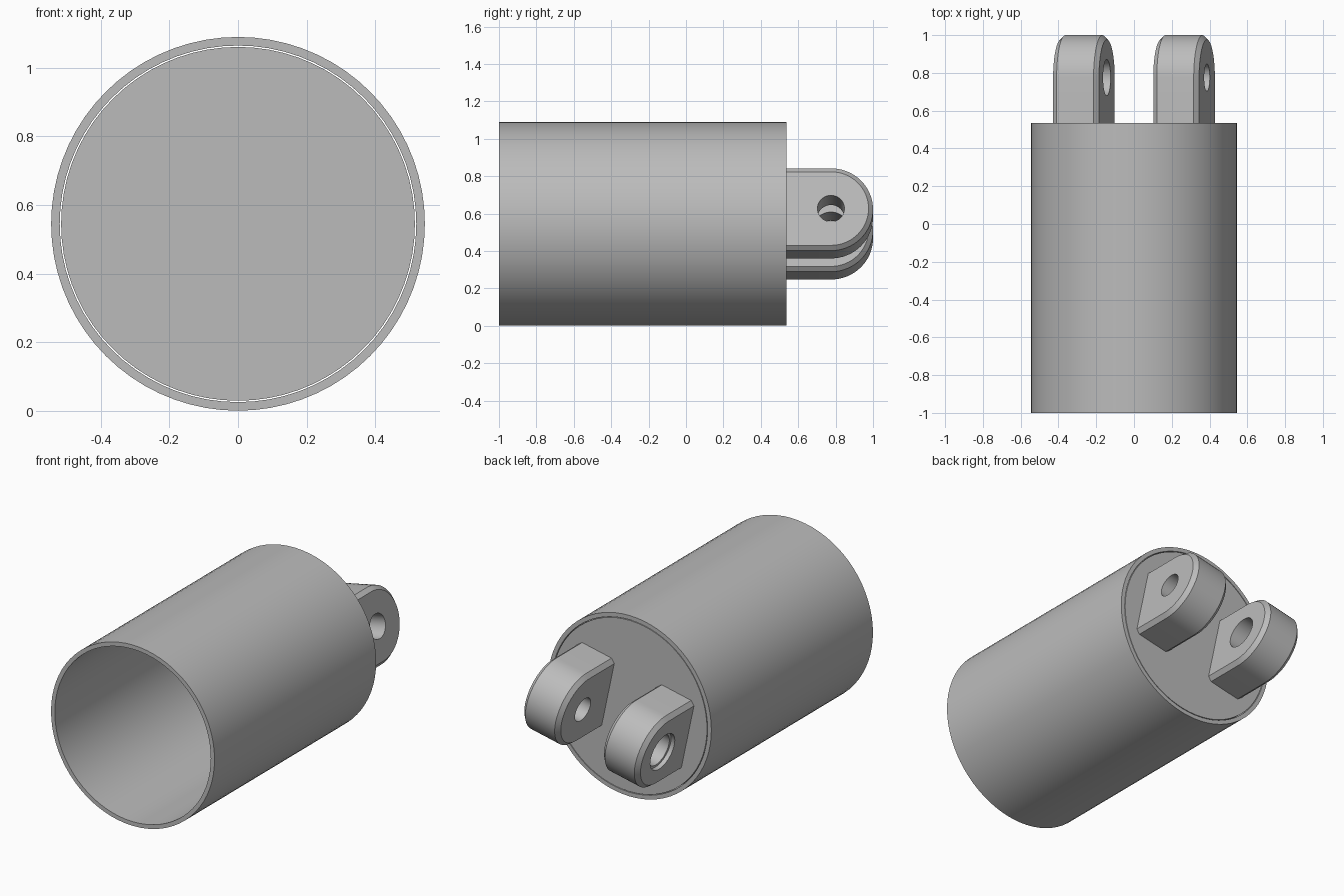
import bpy, bmesh, math
from mathutils import Matrix, Vector

if "Cube" in bpy.data.objects:
    bpy.data.objects.remove(bpy.data.objects["Cube"], do_unlink=True)

AXIS_Z = 0.545      # height of the tube axis
FRONT, BACK = -1.0, 0.536
SEGMENTS = 72

grey = bpy.data.materials.new("plain grey")
grey.use_nodes = True
grey.diffuse_color = (0.5, 0.5, 0.5, 1)
grey.node_tree.nodes["Principled BSDF"].inputs["Base Color"].default_value = grey.diffuse_color


def finish(name, bm):
    bmesh.ops.recalc_face_normals(bm, faces=bm.faces)
    mesh = bpy.data.meshes.new(name)
    bm.to_mesh(mesh)
    bm.free()
    mesh.materials.append(grey)
    obj = bpy.data.objects.new(name, mesh)
    bpy.context.collection.objects.link(obj)
    return obj


def select(obj):
    bpy.ops.object.select_all(action='DESELECT')
    obj.select_set(True)
    bpy.context.view_layer.objects.active = obj


def smooth(obj):
    select(obj)
    bpy.ops.object.shade_smooth_by_angle(angle=math.radians(30))


def loft(bm, rings, closed=False):
    """Skin between rings of points; cap the ends unless closed."""
    rows = [[bm.verts.new(p) for p in ring] for ring in rings]
    n = len(rows[0])
    for k in range(len(rows) if closed else len(rows) - 1):
        a, b = rows[k], rows[(k + 1) % len(rows)]
        for i in range(n):
            j = (i + 1) % n
            bm.faces.new((a[i], a[j], b[j], b[i]))
    if not closed:
        bm.faces.new(rows[0])
        bm.faces.new(rows[-1])


def circle_y(radius, y):
    angles = [math.tau * i / SEGMENTS for i in range(SEGMENTS)]
    return [(radius * math.cos(a), y, AXIS_Z + radius * math.sin(a)) for a in angles]


# Open tube
bm = bmesh.new()
outer, inner = 0.544, 0.519
loft(bm, [circle_y(outer, FRONT), circle_y(outer, BACK),
          circle_y(inner, BACK), circle_y(inner, FRONT)], closed=True)
smooth(finish("tube", bm))

# End plate, fitted with a hairline gap
bm = bmesh.new()
loft(bm, [circle_y(0.515, BACK - 0.08), circle_y(0.515, BACK)])
smooth(finish("end_plate", bm))

# Clevis lugs, tilted about the tube axis
TILT = Matrix.Translation((0, 0, AXIS_Z)) @ Matrix.Rotation(math.radians(-12), 4, 'Y')
NOSE, PIVOT_Y, HALF, CHAMFER, OFFSET = 0.225, 0.775, 0.124, 0.024, 0.271


def lug_ring(x, radius):
    pts = [(x, BACK - 0.01, -radius)]
    for i in range(33):
        a = -math.pi / 2 + math.pi * i / 32
        pts.append((x, PIVOT_Y + radius * math.cos(a), radius * math.sin(a)))
    return pts + [(x, BACK - 0.01, radius)]


def drill(obj, x, radius, depth):
    bm = bmesh.new()
    bmesh.ops.create_cone(bm, cap_ends=True, segments=40, radius1=radius,
                          radius2=radius, depth=depth)
    bm.transform(TILT @ Matrix.Translation((x, PIVOT_Y, 0)) @ Matrix.Rotation(math.pi / 2, 4, 'Y'))
    cutter = finish("pin_hole_cutter", bm)
    cutter.hide_render = True
    mod = obj.modifiers.new("pin hole", 'BOOLEAN')
    mod.operation, mod.solver, mod.object = 'DIFFERENCE', 'EXACT', cutter
    select(obj)
    bpy.ops.object.modifier_apply(modifier=mod.name)
    bpy.data.objects.remove(cutter, do_unlink=True)


for name, side, bore in (("left_lug", 1, 0.072), ("right_lug", -1, 0.096)):
    x = side * OFFSET
    bm = bmesh.new()
    loft(bm, [lug_ring(x - HALF, NOSE - CHAMFER), lug_ring(x - HALF + CHAMFER, NOSE),
              lug_ring(x + HALF - CHAMFER, NOSE), lug_ring(x + HALF, NOSE - CHAMFER)])
    bm.transform(TILT)
    lug = finish(name, bm)
    drill(lug, x, bore, 4 * HALF)
    if side < 0:  # shallow counterbore on the outer face
        drill(lug, x - HALF, 0.112, 0.05)
    smooth(lug)
